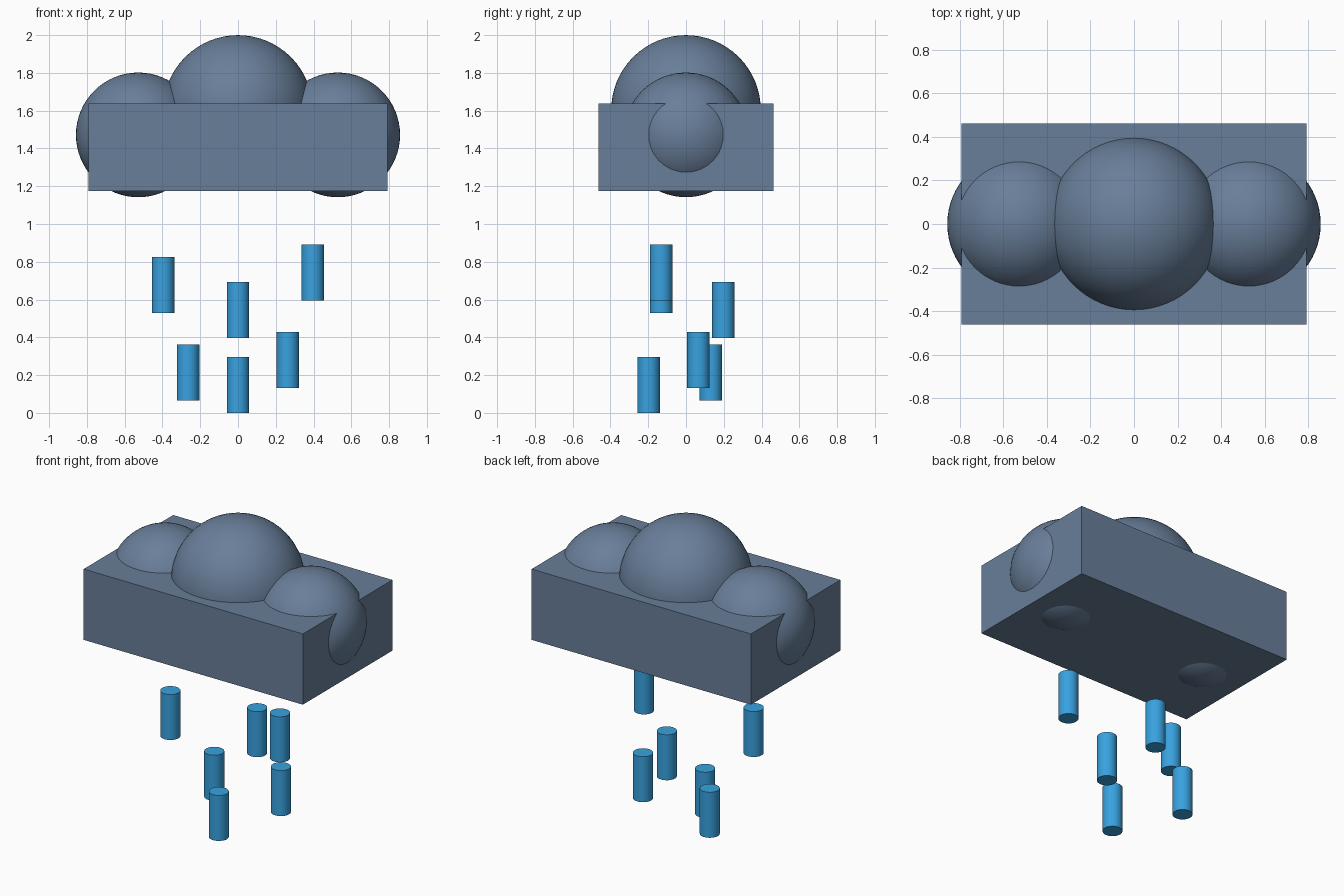
import bpy
from math import radians

if "Cube" in bpy.data.objects:
    bpy.data.objects.remove(bpy.data.objects["Cube"])

U = 0.66  # base unit of the model


def material(name, rgb):
    m = bpy.data.materials.new(name)
    m.diffuse_color = (*rgb, 1)
    m.use_nodes = True
    m.node_tree.nodes["Principled BSDF"].inputs["Base Color"].default_value = m.diffuse_color
    return m


def finish(name, mat, smooth=True):
    ob = bpy.context.object
    ob.name = name
    ob.data.materials.append(mat)
    if smooth:
        bpy.ops.object.shade_smooth_by_angle(angle=radians(35))
    return ob


def puff(name, x, z, r):
    bpy.ops.mesh.primitive_uv_sphere_add(segments=64, ring_count=32, radius=r, location=(x, 0, z))
    finish(name, cloud)


cloud = material("cloud_grey", (0.14, 0.21, 0.32))
water = material("rain_blue", (0.04, 0.36, 0.74))

# Cloud base block
bpy.ops.mesh.primitive_cube_add(size=1, location=(0, 0, 2.13 * U))
bpy.context.object.scale = (2.4 * U, 1.4 * U, 0.7 * U)
bpy.ops.object.transform_apply(location=False, rotation=False, scale=True)
finish("cloud_base", cloud, smooth=False)

# Cloud puffs
puff("cloud_puff_middle", 0, 2.43 * U, 0.6 * U)
for side, s in (("left", -1), ("right", 1)):
    puff("cloud_puff_" + side, s * 0.8 * U, 2.23 * U, 0.5 * U)

# Rain drops: x, y, bottom z in base units
drops = [(-0.6, -0.2, 0.8), (0.6, -0.2, 0.9), (0, 0.3, 0.6),
         (-0.4, 0.2, 0.1), (0, -0.3, 0), (0.4, 0.1, 0.2)]
for i, (x, y, z) in enumerate(drops, 1):
    h = 0.45
    bpy.ops.mesh.primitive_cylinder_add(vertices=32, radius=0.09 * U, depth=h * U,
                                        location=(x * U, y * U, (z + h / 2) * U))
    finish(f"raindrop_{i}", water)
